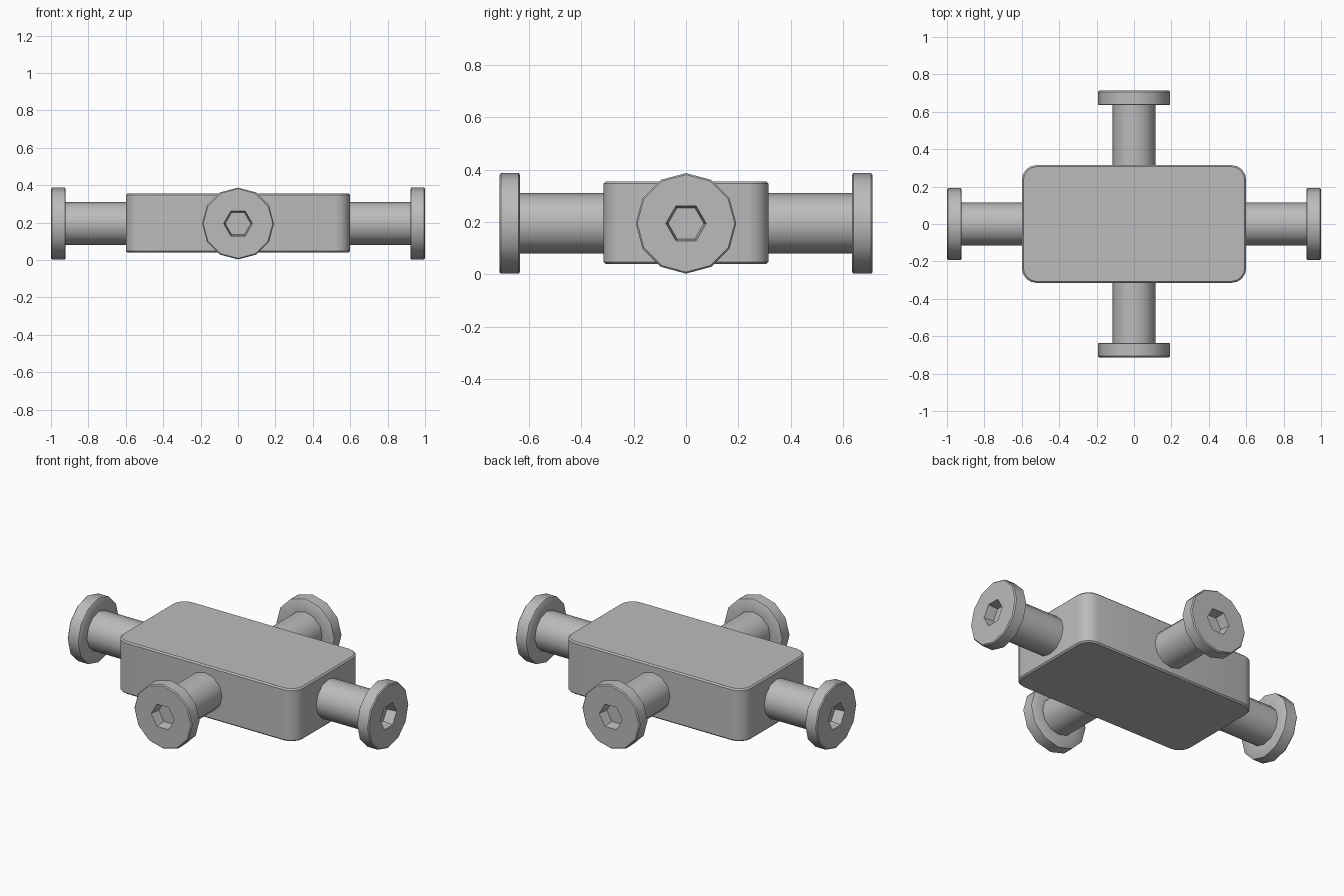
import bpy, bmesh, math
from mathutils import Matrix, Vector

if "Cube" in bpy.data.objects:
    bpy.data.objects.remove(bpy.data.objects["Cube"], do_unlink=True)

steel = bpy.data.materials.new("steel_grey")
steel.use_nodes = True
GREY = (0.5, 0.5, 0.5, 1)
steel.diffuse_color = GREY
steel.node_tree.nodes["Principled BSDF"].inputs["Base Color"].default_value = GREY

MID_Z = 0.195
SIDES = 12


def finish(bm, name, angle):
    bmesh.ops.recalc_face_normals(bm, faces=bm.faces)
    mesh = bpy.data.meshes.new(name)
    bm.to_mesh(mesh)
    bm.free()
    obj = bpy.data.objects.new(name, mesh)
    bpy.context.collection.objects.link(obj)
    mesh.materials.append(steel)
    bpy.ops.object.select_all(action='DESELECT')
    obj.select_set(True)
    bpy.context.view_layer.objects.active = obj
    bpy.ops.object.shade_smooth_by_angle(angle=math.radians(angle))
    return obj


# Block: rounded vertical corners, then a fine bevel round the top and bottom
bm = bmesh.new()
bmesh.ops.create_cube(bm, size=1)
bmesh.ops.scale(bm, vec=(1.2, 0.63, 0.315), verts=bm.verts)
bmesh.ops.translate(bm, vec=(0, 0, MID_Z + 0.002), verts=bm.verts)
upright = [e for e in bm.edges if abs(e.verts[0].co.z - e.verts[1].co.z) > 0.1]
bmesh.ops.bevel(bm, geom=upright, offset=0.08, segments=4, profile=0.5, affect='EDGES')
bm.normal_update()
rim = [e for e in bm.edges if any(abs(f.normal.z) > 0.9 for f in e.link_faces)]
bmesh.ops.bevel(bm, geom=rim, offset=0.008, segments=1, affect='EDGES')
finish(bm, "block", 40)


# Bolt: rings along its axis, from the shank root out and down into the hex socket
def bolt(name, angle, tip):
    root = 0.57 if tip > 0.9 else 0.28
    rings = [
        (root, 0.115, False),
        (tip - 0.078, 0.115, False),
        (tip - 0.078, 0.186, False),
        (tip - 0.074, 0.192, False),
        (tip - 0.006, 0.192, False),
        (tip, 0.186, False),
        (tip, 0.077, True),
        (tip - 0.06, 0.068, True),
    ]
    bm = bmesh.new()
    loops = []
    for along, radius, is_hex in rings:
        loop = []
        for i in range(SIDES):
            a = math.tau * i / SIDES
            r = radius * (math.cos(math.pi / 6) if is_hex and i % 2 else 1)
            loop.append(bm.verts.new((along, r * math.cos(a), r * math.sin(a))))
        loops.append(loop)
    for a, b in zip(loops, loops[1:]):
        for i in range(SIDES):
            j = (i + 1) % SIDES
            bm.faces.new((a[i], a[j], b[j], b[i]))
    bm.faces.new(loops[0])
    bm.faces.new(loops[-1])
    bm.transform(Matrix.Translation(Vector((0, 0, MID_Z))) @ Matrix.Rotation(angle, 4, 'Z'))
    finish(bm, name, 35)


bolt("left_bolt", 0, 1.0)
bolt("back_bolt", math.pi / 2, 0.713)
bolt("right_bolt", math.pi, 1.0)
bolt("front_bolt", -math.pi / 2, 0.713)
